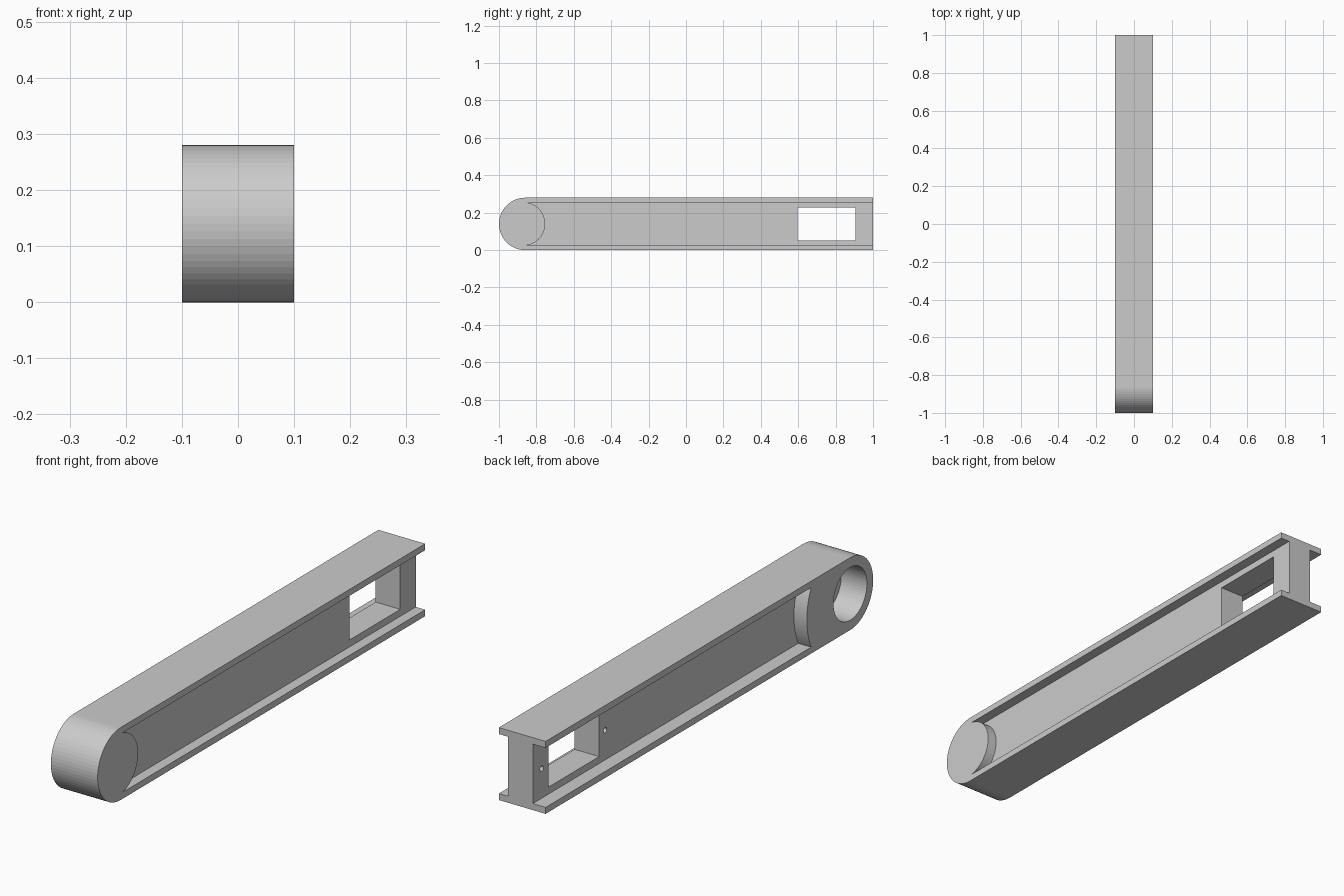
import bpy, bmesh
from math import sin, cos, pi, asin

if "Cube" in bpy.data.objects:
    bpy.data.objects.remove(bpy.data.objects["Cube"])

H = 0.28        # beam height
MID = H / 2
FL = 0.025      # flange thickness
END_Y = -0.86   # centre of the rounded end


def arc(cy, r, a0, a1, n):
    return [(cy + r * cos(a0 + (a1 - a0) * i / n), MID + r * sin(a0 + (a1 - a0) * i / n))
            for i in range(n + 1)]


def prism(name, profile, x0, x1):
    """Extrude a (y, z) profile from x0 to x1."""
    bm = bmesh.new()
    face = bm.faces.new([bm.verts.new((x0, y, z)) for y, z in profile])
    new = bmesh.ops.extrude_face_region(bm, geom=[face])["geom"]
    bmesh.ops.translate(bm, vec=(x1 - x0, 0, 0),
                        verts=[g for g in new if isinstance(g, bmesh.types.BMVert)])
    bmesh.ops.recalc_face_normals(bm, faces=bm.faces[:])
    mesh = bpy.data.meshes.new(name)
    bm.to_mesh(mesh)
    bm.free()
    ob = bpy.data.objects.new(name, mesh)
    bpy.context.collection.objects.link(ob)
    return ob


def circle(cy, r, n):
    return arc(cy, r, 0, 2 * pi, n)[:-1]


def recess(cy, r):
    """Channel between the flanges, stopping at a round boss."""
    a = asin((MID - FL) / r)
    return arc(cy, r, -a, a, 24) + [(1.1, H - FL), (1.1, FL)]


# Solid bar with one rounded end
beam = prism("beam", arc(END_Y, MID, pi / 2, 3 * pi / 2, 32) + [(1, 0), (1, H)], -0.1, 0.1)

# Channels, window, pivot socket and screw holes
cutters = [
    prism("right_channel_cutter", recess(-0.869, 0.116), 0.06, 0.2),
    prism("left_channel_cutter", recess(END_Y, 0.265), -0.2, -0.045),
    prism("window_cutter", [(0.595, 0.052), (0.905, 0.052), (0.905, 0.228), (0.595, 0.228)], -0.2, 0.2),
    prism("socket_cutter", circle(END_Y, 0.102, 64), -0.2, 0.01),
]
for y in (0.558, 0.945):
    cutters.append(prism("screw_hole_cutter", circle(y, 0.01, 16), -0.2, 0.01))

bpy.context.view_layer.objects.active = beam
for c in cutters:
    c.hide_render = True
    mod = beam.modifiers.new("cut", "BOOLEAN")
    mod.operation = "DIFFERENCE"
    mod.solver = "EXACT"
    mod.object = c
    bpy.ops.object.modifier_apply(modifier=mod.name)
    bpy.data.objects.remove(c)
